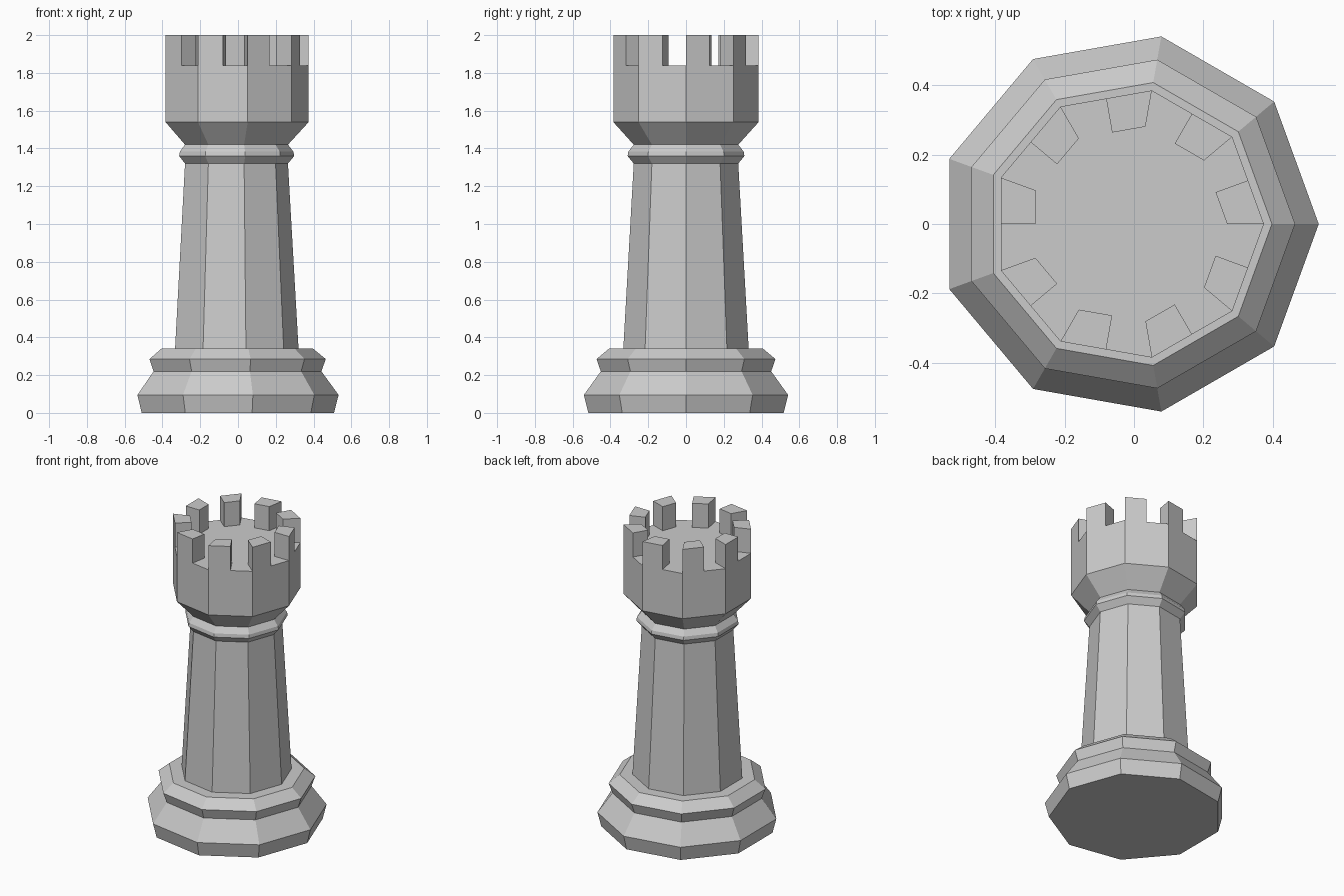
import bpy, bmesh
from math import cos, sin, radians

if "Cube" in bpy.data.objects:
    bpy.data.objects.remove(bpy.data.objects["Cube"])

SIDES = 9
CX = -0.0165  # shifts the nine-sided outline so its bounds are centred


def point(r, deg, z):
    a = radians(deg)
    return (CX + r * cos(a), r * sin(a), z)


def finish(name, bm):
    bmesh.ops.recalc_face_normals(bm, faces=bm.faces)
    mesh = bpy.data.meshes.new(name)
    bm.to_mesh(mesh)
    bm.free()
    obj = bpy.data.objects.new(name, mesh)
    bpy.context.collection.objects.link(obj)
    return obj


def lathe(bm, profile, bottom=False, top=False):
    """Nine-sided turned section from (radius, height) pairs."""
    rings = [[bm.verts.new(point(r, 360 * i / SIDES, z)) for i in range(SIDES)]
             for r, z in profile]
    for lo, hi in zip(rings, rings[1:]):
        for i in range(SIDES):
            j = (i + 1) % SIDES
            bm.faces.new((lo[i], lo[j], hi[j], hi[i]))
    if bottom:
        bm.faces.new(rings[0][::-1])
    if top:
        bm.faces.new(rings[-1])


# Whole turned body: stepped base, tapered shaft, neck ring, flared head
bm = bmesh.new()
base = [(0.525, 0), (0.549, 0.095), (0.458, 0.22), (0.481, 0.285),
        (0.414, 0.34)]
shaft = [(0.337, 0.34), (0.281, 1.32)]
neck_ring = [(0.314, 1.36), (0.310, 1.383), (0.281, 1.42)]
head = [(0.391, 1.54), (0.391, 1.84)]
lathe(bm, base + shaft + neck_ring + head, bottom=True, top=True)
finish("tower_body", bm)

# Battlements: each block covers half of one rim edge, starting at a corner
OUT, INN = 0.391, 0.285
half = cos(radians(180 / SIDES))  # corner radius to edge midpoint radius
bm = bmesh.new()
for k in range(SIDES):
    a = 360 * k / SIDES
    b = a + 180 / SIDES
    plan = [(OUT, a), (OUT * half, b), (INN * half, b), (INN, a)]
    lo = [bm.verts.new(point(r, d, 1.84)) for r, d in plan]
    hi = [bm.verts.new(point(r, d, 2.0)) for r, d in plan]
    bm.faces.new(lo[::-1])
    bm.faces.new(hi)
    for i in range(4):
        j = (i + 1) % 4
        bm.faces.new((lo[i], lo[j], hi[j], hi[i]))
finish("battlements", bm)
